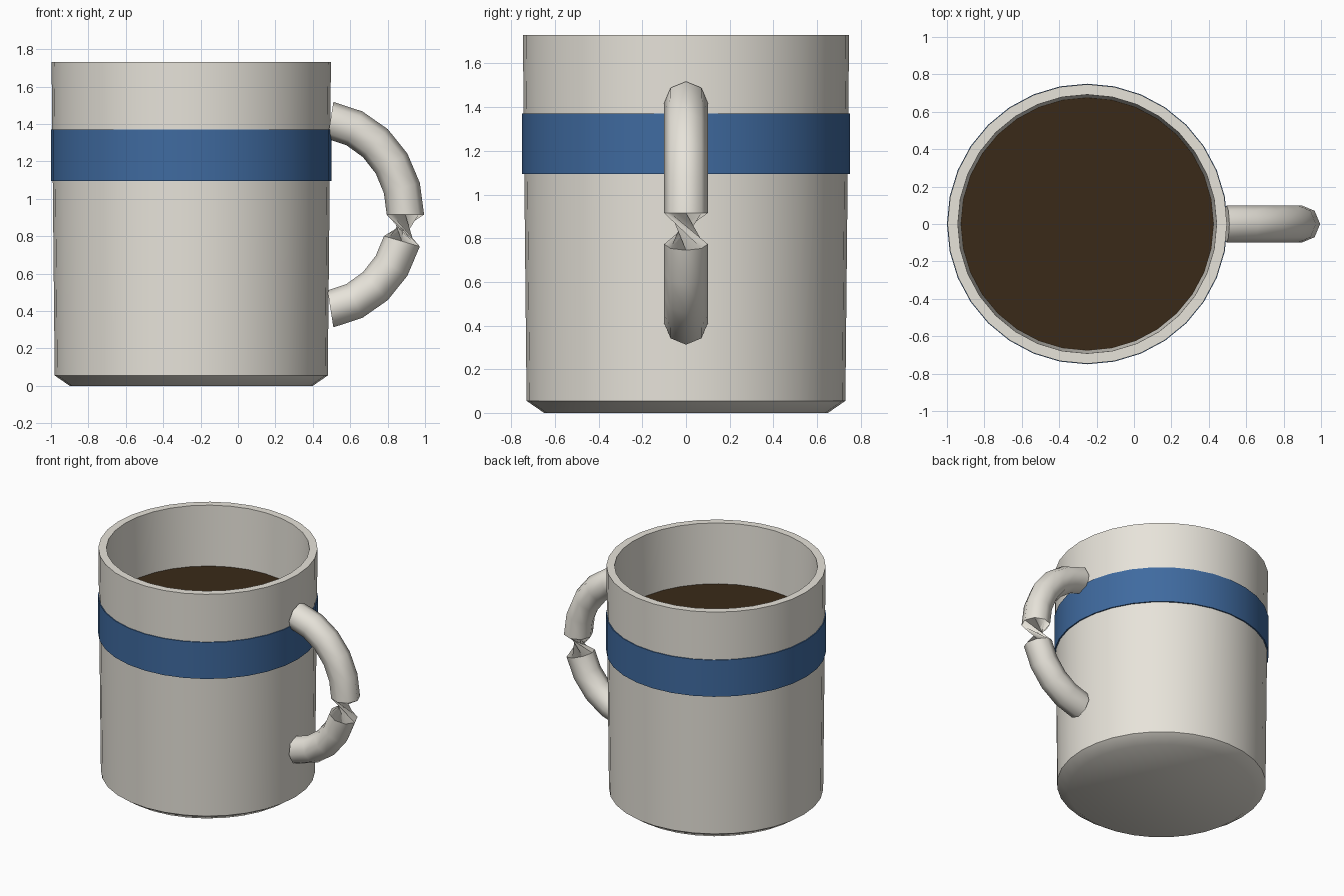
import bpy
import bmesh
from math import sin, cos, pi, radians
from mathutils import Vector

if "Cube" in bpy.data.objects:
    bpy.data.objects.remove(bpy.data.objects["Cube"], do_unlink=True)

CUP_X = -0.25
SIDES = 32


def material(name, rgb):
    mat = bpy.data.materials.new(name)
    mat.use_nodes = True
    mat.diffuse_color = (*rgb, 1)
    mat.node_tree.nodes["Principled BSDF"].inputs["Base Color"].default_value = (*rgb, 1)
    return mat


def loft(name, rings, mat, angle, closed=False, caps=True):
    """Skin a list of equal-length point rings and shade it smooth by angle."""
    bm = bmesh.new()
    loops = [[bm.verts.new(p) for p in ring] for ring in rings]
    pairs = list(zip(loops, loops[1:]))
    if closed:
        pairs.append((loops[-1], loops[0]))
    for a, b in pairs:
        n = len(a)
        for i in range(n):
            j = (i + 1) % n
            bm.faces.new((a[i], a[j], b[j], b[i]))
    if caps and not closed:
        bm.faces.new(loops[0][::-1])
        bm.faces.new(loops[-1])
    mesh = bpy.data.meshes.new(name)
    bm.to_mesh(mesh)
    bm.free()
    mesh.materials.append(mat)
    mesh.shade_smooth()
    mesh.set_sharp_from_angle(angle=radians(angle))
    obj = bpy.data.objects.new(name, mesh)
    bpy.context.collection.objects.link(obj)
    return obj


def circle(r, z):
    steps = [2 * pi * i / SIDES for i in range(SIDES)]
    return [(CUP_X + r * cos(t), r * sin(t), z) for t in steps]


def revolve(name, profile, mat, **options):
    return loft(name, [circle(r, z) for r, z in profile], mat, 40, **options)


ceramic = material("warm grey ceramic", (0.8, 0.77, 0.7))
blue = material("blue glaze", (0.05, 0.145, 0.35))
brown = material("dark coffee", (0.042, 0.023, 0.009))

# Cup: chamfered foot, slightly flared wall, rim and hollow inside
revolve("cup_body", [(0.65, 0), (0.73, 0.055), (0.747, 1.73),
                     (0.692, 1.73), (0.635, 0.1)], ceramic)

# Painted band standing just proud of the wall
revolve("blue_band", [(0.75, 1.095), (0.75, 1.37), (0.735, 1.37), (0.735, 1.095)],
        blue, closed=True)

# Coffee surface
revolve("coffee", [(0.675, 1.27), (0.677, 1.28)], brown)

# Handle: octagonal tube along an arc, turned half round below the middle
rings = []
STEPS = 5
for k in range(STEPS, -STEPS - 1, -1):
    a = radians(16.2) * k
    centre = Vector((0.42 + 0.475 * cos(a), 0, 0.915 + 0.51 * sin(a)))
    out = Vector((cos(a), 0, sin(a)))
    side = Vector((0, 1, 0))
    turn = pi if k < 0 else 0
    angles = [turn + 2 * pi * i / 8 for i in range(8)]
    rings.append([centre + 0.1 * (cos(t) * out + sin(t) * side) for t in angles])
loft("handle", rings, ceramic, 50)
